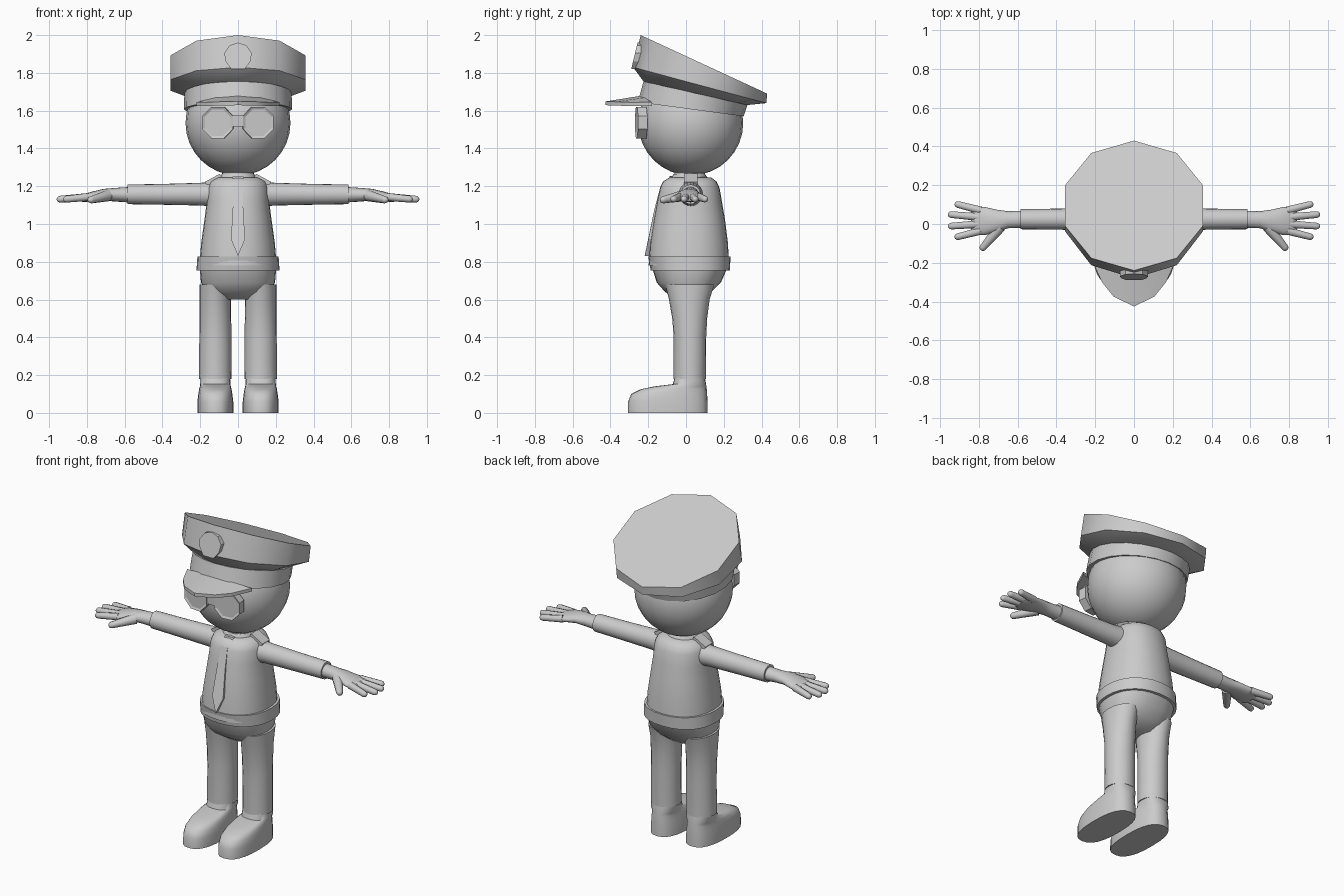
import bpy, bmesh
from math import cos, sin, pi, radians
from mathutils import Vector, Matrix

cube = bpy.data.objects.get("Cube")
if cube:
    bpy.data.objects.remove(cube)

grey = bpy.data.materials.new("plain grey")
grey.use_nodes = True
COLOR = (0.6, 0.6, 0.6, 1)
grey.diffuse_color = COLOR
grey.node_tree.nodes["Principled BSDF"].inputs["Base Color"].default_value = COLOR


def finish(name, bm, angle=40):
    """Turn a bmesh into an object, smooth except across sharp edges."""
    bmesh.ops.recalc_face_normals(bm, faces=bm.faces)
    for f in bm.faces:
        f.smooth = True
    for e in bm.edges:
        e.smooth = e.calc_face_angle(0) < radians(angle)
    mesh = bpy.data.meshes.new(name)
    bm.to_mesh(mesh)
    bm.free()
    mesh.materials.append(grey)
    obj = bpy.data.objects.new(name, mesh)
    bpy.context.collection.objects.link(obj)
    return obj


def loft(name, rings, n=20, power=1.0, angle=40):
    """Skin closed rings given as (centre, u axis, v axis)."""
    bm = bmesh.new()
    loops = []
    for c, u, v in rings:
        loop = []
        for i in range(n):
            a = pi / 2 + 2 * pi * i / n
            ca, sa = cos(a), sin(a)
            ca = abs(ca) ** power * (1 if ca > 0 else -1)
            sa = abs(sa) ** power * (1 if sa > 0 else -1)
            loop.append(bm.verts.new(Vector(c) + Vector(u) * ca + Vector(v) * sa))
        loops.append(loop)
    for a, b in zip(loops, loops[1:]):
        for i in range(n):
            j = (i + 1) % n
            bm.faces.new((a[i], a[j], b[j], b[i]))
    bm.faces.new(loops[0])
    bm.faces.new(loops[-1])
    return finish(name, bm, angle)


def stack(name, rows, x=0, **kw):
    """Horizontal rings: z, half width, front y, back y."""
    return loft(name, [((x, (f + b) / 2, z), (w, 0, 0), (0, (b - f) / 2, 0))
                       for z, w, f, b in rows], **kw)


def limb(name, rows, s, **kw):
    """Rings across x: x, y, z, half depth, half height."""
    return loft(name, [((s * x, y, z), (0, d, 0), (0, 0, h))
                       for x, y, z, d, h in rows], **kw)


def capsule(name, a, b, r0, r1):
    """Round-ended tapered rod between two points."""
    a, b = Vector(a), Vector(b)
    d = (b - a).normalized()
    u = d.cross(Vector((0, 0, 1))).normalized()
    v = d.cross(u)
    rings = [(a, u * r0, v * r0)]
    for t in (0, 35, 65, 85):
        k = cos(radians(t)) * r1
        rings.append((b + d * (sin(radians(t)) - 1) * r1, u * k, v * k))
    return loft(name, rings, n=10)


def plate(name, outline, front, depth, matrix=Matrix(), inset=0, ridge=False):
    """Outline in x,z extruded back; front(x, z) gives the y of the face."""
    bm = bmesh.new()
    f = bm.faces.new([bm.verts.new((x, front(x, z), z)) for x, z in outline])
    ext = bmesh.ops.extrude_face_region(bm, geom=[f], use_keep_orig=True)
    for v in ext["geom"]:
        if isinstance(v, bmesh.types.BMVert):
            v.co.y += depth
    if inset:
        bmesh.ops.inset_region(bm, faces=[f], thickness=inset)
        for v in f.verts:
            v.co.y += 0.006
    if ridge:
        for v in bm.verts:
            if abs(v.co.x) < 1e-4:
                v.co.y -= 0.012
    bmesh.ops.transform(bm, matrix=matrix, verts=bm.verts)
    return finish(name, bm, 15)


# Head and neck
bm = bmesh.new()
bmesh.ops.create_uvsphere(bm, u_segments=24, v_segments=16, radius=0.278,
                          matrix=Matrix.Translation((0, 0.025, 1.535)))
finish("head", bm)
stack("neck", [(1.18, 0.085, -0.06, 0.1), (1.3, 0.085, -0.06, 0.1)])
stack("collar", [(1.2, 0.11, -0.09, 0.13), (1.25, 0.095, -0.075, 0.11),
                 (1.265, 0.085, -0.065, 0.1)])


# Cap: tilted ten-sided rings as half width, front y, z and back y, z
def tilted(w, fy, fz, by, bz):
    return ((0, (fy + by) / 2, (fz + bz) / 2), (w, 0, 0),
            (0, (by - fy) / 2, (bz - fz) / 2))


band_low = tilted(0.286, -0.255, 1.645, 0.305, 1.57)
band_top = tilted(0.284, -0.225, 1.755, 0.325, 1.63)
rim = tilted(0.375, -0.28, 1.83, 0.425, 1.64)
crown = tilted(0.375, -0.24, 2.0, 0.43, 1.69)
loft("cap_band", [band_low, band_top], n=20)
loft("cap_crown", [band_top, rim, crown], n=10, angle=45)

# Visor: fan of points drooping toward the sides
bm = bmesh.new()
rows = []
for dz in (0, -0.02):
    for edge in ([(0.22, -0.18), (0.12, -0.22), (0, -0.22), (-0.12, -0.22), (-0.22, -0.18)],
                 [(0.165, -0.3), (0.105, -0.375), (0, -0.425), (-0.105, -0.375), (-0.165, -0.3)]):
        rows.append([bm.verts.new((x, y, 1.685 + 0.16 * (y + 0.2) - 0.9 * x * x + dz))
                     for x, y in edge])
ti, to, bi, bo = rows
for p, q in ((ti, to), (to, bo), (bo, bi), (bi, ti)):
    for i in range(4):
        bm.faces.new((p[i], p[i + 1], q[i + 1], q[i]))
for i in (0, 4):
    bm.faces.new((ti[i], to[i], bo[i], bi[i]))
finish("cap_visor", bm)

# Badge on the cap front
half = [(0.045, 1.945), (0.073, 1.905), (0.065, 1.86), (0.035, 1.82)]
plate("cap_badge", [(0, 1.96)] + half + [(-x, z) for x, z in half[::-1]],
      lambda x, z: -0.29 + (z - 1.82) * 0.24, 0.04)

# Glasses
for side, s in (("left", 1), ("right", -1)):
    lens = [(0.088 * cos(pi / 8 + i * pi / 4), 0.09 * sin(pi / 8 + i * pi / 4))
            for i in range(8)]
    plate(side + "_lens", lens, lambda x, z: 0, 0.05,
          Matrix.Translation((s * 0.108, -0.262, 1.537)) @ Matrix.Rotation(s * 0.1, 4, "Z"),
          inset=0.014)
plate("glasses_bridge", [(-0.035, 1.575), (0.035, 1.575), (0.03, 1.515), (-0.03, 1.515)],
      lambda x, z: -0.264, 0.03)

# Torso, belt and hips
stack("shirt", [(0.78, 0.205, -0.198, 0.228), (0.9, 0.195, -0.19, 0.222),
                (1.02, 0.178, -0.172, 0.207), (1.12, 0.165, -0.153, 0.19),
                (1.19, 0.16, -0.138, 0.178), (1.225, 0.145, -0.122, 0.162),
                (1.245, 0.11, -0.09, 0.135), (1.25, 0.07, -0.05, 0.09)],
      n=28, power=0.9, angle=60)
stack("belt", [(0.755, 0.22, -0.187, 0.232), (0.828, 0.215, -0.2, 0.236)], n=28, power=0.9)
stack("hips", [(0.6, 0.1, -0.05, 0.085), (0.64, 0.17, -0.11, 0.135),
               (0.69, 0.196, -0.155, 0.185), (0.77, 0.203, -0.18, 0.22)],
      n=28, power=0.85, angle=60)

# Tie with a raised centre line
half = [(0.03, 1.25), (0.022, 1.2), (0.028, 1.08), (0.037, 0.92)]
plate("tie", [(0, 1.255)] + half + [(0, 0.83)] + [(-x, z) for x, z in half[::-1]],
      lambda x, z: -0.207 + max(0, z - 0.88) * 0.2 + max(0, z - 1.19) * 0.8, 0.04, ridge=True)

for side, s in (("left", 1), ("right", -1)):
    # Leg and shoe
    stack(side + "_leg", [(0.18, 0.086, -0.065, 0.105), (0.4, 0.085, -0.065, 0.107),
                          (0.5, 0.084, -0.073, 0.112), (0.6, 0.084, -0.09, 0.125),
                          (0.68, 0.084, -0.11, 0.15)], x=s * 0.12)
    stack(side + "_shoe", [(0, 0.095, -0.308, 0.115), (0.06, 0.095, -0.307, 0.114),
                           (0.1, 0.09, -0.29, 0.112), (0.125, 0.086, -0.24, 0.11),
                           (0.14, 0.082, -0.17, 0.108), (0.152, 0.08, -0.07, 0.106),
                           (0.2, 0.078, -0.056, 0.098)],
          x=s * 0.12, n=24, power=0.8, angle=60)
    # Sleeve, hand and fingers
    limb(side + "_sleeve", [(0.08, 0.025, 1.158, 0.07, 0.068), (0.2, 0.025, 1.158, 0.058, 0.06),
                            (0.4, 0.025, 1.157, 0.054, 0.055),
                            (0.585, 0.025, 1.157, 0.052, 0.052)], s)
    limb(side + "_hand", [(0.56, 0.025, 1.155, 0.044, 0.042), (0.65, 0.022, 1.155, 0.044, 0.036),
                          (0.71, 0.016, 1.155, 0.058, 0.031), (0.77, 0.015, 1.146, 0.073, 0.026),
                          (0.82, 0.017, 1.137, 0.073, 0.021), (0.84, 0.017, 1.134, 0.06, 0.012)],
         s, n=16, angle=60)
    for label, y, tip_x, tip_y in (("little", 0.07, 0.925, 0.105), ("ring", 0.035, 0.96, 0.05),
                                   ("middle", 0, 0.96, -0.012), ("index", -0.035, 0.925, -0.07)):
        capsule(f"{side}_{label}_finger", (s * 0.79, y, 1.143), (s * tip_x, tip_y, 1.13),
                0.021, 0.018)
    capsule(side + "_thumb", (s * 0.69, -0.015, 1.15), (s * 0.79, -0.135, 1.125), 0.03, 0.019)
    # Shoulder strap
    bm = bmesh.new()
    bmesh.ops.create_cube(bm, size=1, matrix=Matrix.Translation((s * 0.13, 0.025, 1.235))
                          @ Matrix.Rotation(s * 0.5, 4, "Y")
                          @ Matrix.Diagonal((0.09, 0.07, 0.022, 1)))
    finish(side + "_shoulder_strap", bm)
